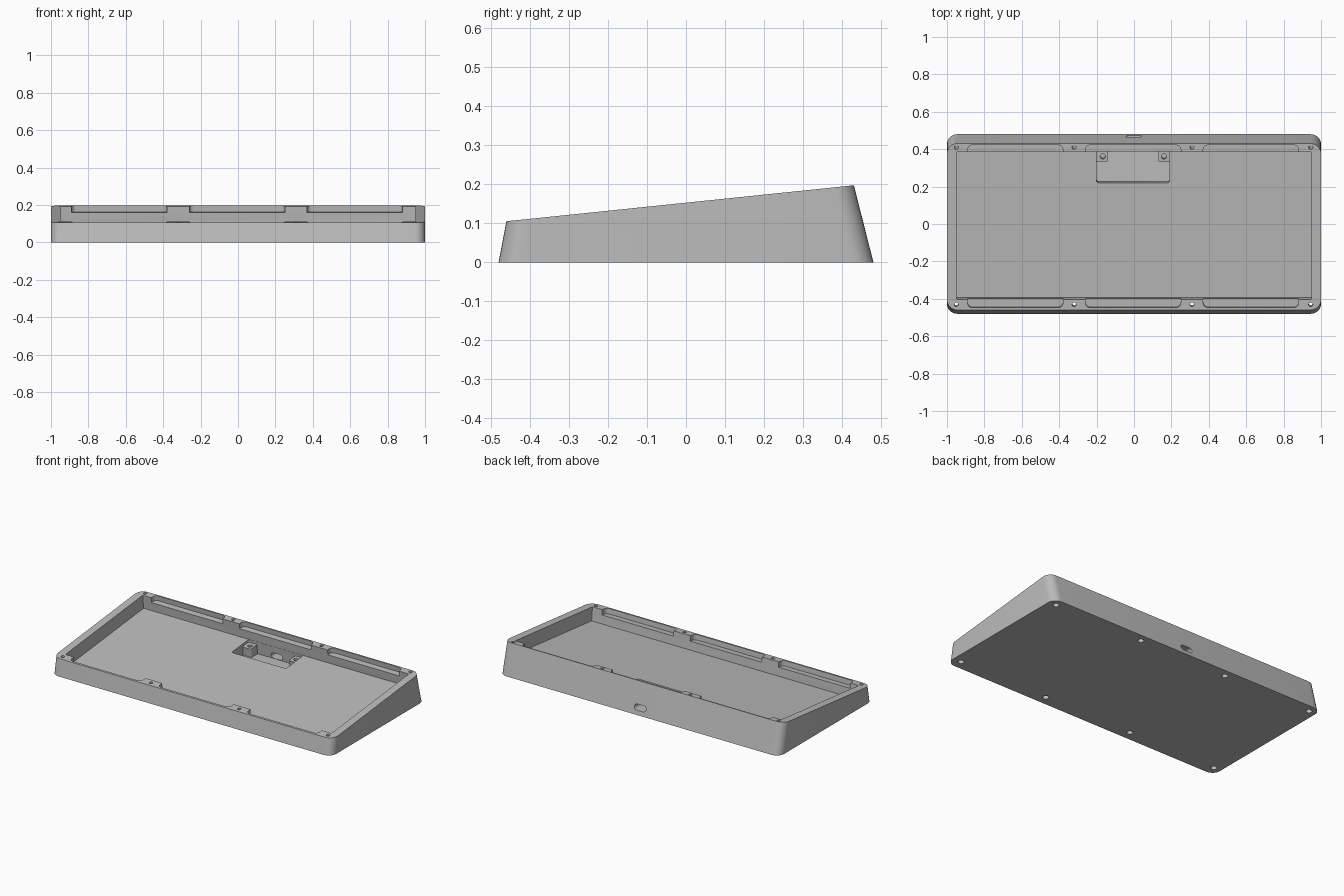
import bpy, bmesh, math
from mathutils import Matrix, Vector

cube = bpy.data.objects.get("Cube")
if cube:
    bpy.data.objects.remove(cube, do_unlink=True)

grey = bpy.data.materials.new("plain grey")
grey.use_nodes = True
COLOUR = (0.5, 0.5, 0.5, 1)
grey.diffuse_color = COLOUR
grey.node_tree.nodes["Principled BSDF"].inputs["Base Color"].default_value = COLOUR

SLOPE = 0.1034                       # rise of the typing surface
RIM_Z = 0.1526                       # rim height at y = 0
tilt = Matrix.Translation((0, 0, RIM_Z)) @ Matrix.Rotation(math.atan(SLOPE), 4, 'X')


def rounded(x0, x1, y0, y1, r, steps=8):
    """Counter-clockwise rounded rectangle."""
    pts = []
    corners = [(x1 - r, y1 - r), (x0 + r, y1 - r), (x0 + r, y0 + r), (x1 - r, y0 + r)]
    for i, (cx, cy) in enumerate(corners):
        for k in range(steps + 1):
            a = math.pi / 2 * (i + k / steps)
            pts.append((cx + r * math.cos(a), cy + r * math.sin(a)))
    return pts


def circle(x, y, r, n=24):
    return [(x + r * math.cos(2 * math.pi * i / n), y + r * math.sin(2 * math.pi * i / n))
            for i in range(n)]


def loft(name, low, high):
    """Closed solid between two matching rings of points."""
    bm = bmesh.new()
    a = [bm.verts.new(p) for p in low]
    b = [bm.verts.new(p) for p in high]
    n = len(a)
    bm.faces.new(a[::-1])
    bm.faces.new(b)
    for i in range(n):
        j = (i + 1) % n
        bm.faces.new((a[i], a[j], b[j], b[i]))
    bmesh.ops.recalc_face_normals(bm, faces=bm.faces)
    mesh = bpy.data.meshes.new(name)
    bm.to_mesh(mesh)
    bm.free()
    mesh.materials.append(grey)
    ob = bpy.data.objects.new(name, mesh)
    bpy.context.collection.objects.link(ob)
    return ob


def prism(name, outline, low, high, matrix=tilt):
    return loft(name, [matrix @ Vector((x, y, low)) for x, y in outline],
                [matrix @ Vector((x, y, high)) for x, y in outline])


def carve(target, cutter):
    mod = target.modifiers.new("carve", 'BOOLEAN')
    mod.operation = 'DIFFERENCE'
    mod.solver = 'EXACT'
    mod.object = cutter
    bpy.context.view_layer.update()
    graph = bpy.context.evaluated_depsgraph_get()
    mesh = bpy.data.meshes.new_from_object(target.evaluated_get(graph))
    target.modifiers.clear()
    target.data = mesh
    bpy.data.objects.remove(cutter, do_unlink=True)


def shade(ob):
    bpy.ops.object.select_all(action='DESELECT')
    ob.select_set(True)
    bpy.context.view_layer.objects.active = ob
    bpy.ops.object.shade_smooth_by_angle(angle=math.radians(30))


# Wedge body: upright sides, front and back leaning inward
base = rounded(-1, 1, -0.48, 0.48, 0.055)
top = rounded(-1, 1, -0.46, 0.43, 0.055)
case = loft("case_body", [(x, y, 0) for x, y in base],
            [(x, y, RIM_Z + SLOPE * y) for x, y in top])

# Main tray
DEPTH = 0.088
FRONT, BACK = -0.405, 0.387
carve(case, prism("tray_cutter", rounded(-0.95, 0.95, FRONT, BACK, 0.004, 2), -DEPTH, 0.1))

# Shallow rim recesses that leave tabs around the screws
for x0, x1 in ((-0.89, -0.38), (-0.26, 0.25), (0.37, 0.88)):
    for y0, y1 in ((-0.449, FRONT + 0.04), (BACK - 0.04, 0.424)):
        carve(case, prism("recess_cutter", rounded(x0, x1, y0, y1, 0.025), -0.033, 0.1))

# Socket pocket with a level floor
POCKET_Z = 0.025
outline = rounded(-0.2, 0.19, 0.212, BACK - 0.001, 0.012, 4)
upper = [tilt @ Vector((x, y, -DEPTH + 0.03)) for x, y in outline]
lower = [Vector((p.x, p.y + SLOPE * (p.z - POCKET_Z), POCKET_Z)) for p in upper]
carve(case, loft("pocket_cutter", lower, upper))

# Cable slot through the back wall
facing_back = Matrix.Rotation(math.pi / 2, 4, 'X')
slot = rounded(-0.043, 0.04, 0.027, 0.063, 0.0175)
carve(case, prism("slot_cutter", slot, -0.6, -0.36, facing_back))

# Screw holes with wider head recesses underneath
for x in (-0.95, -0.32, 0.31, 0.945):
    for y in (-0.433, 0.412):
        carve(case, prism("screw_cutter", circle(x, y, 0.011), -0.4, 0.1))
        bottom = -(RIM_Z + SLOPE * y)
        carve(case, prism("head_cutter", circle(x, y, 0.018), bottom - 0.1, bottom + 0.04))
shade(case)

# Mounting posts in the pocket's back corners
for side, x0, x1, cx in (("right", -0.203, -0.14, -0.167), ("left", 0.13, 0.193, 0.16)):
    post = prism(side + "_mounting_post", rounded(x0, x1, 0.322, BACK + 0.003, 0.008, 4),
                 -0.17, -DEPTH - 0.018)
    carve(post, prism("post_cutter", circle(cx, 0.352, 0.014), -0.15, 0))
    shade(post)
